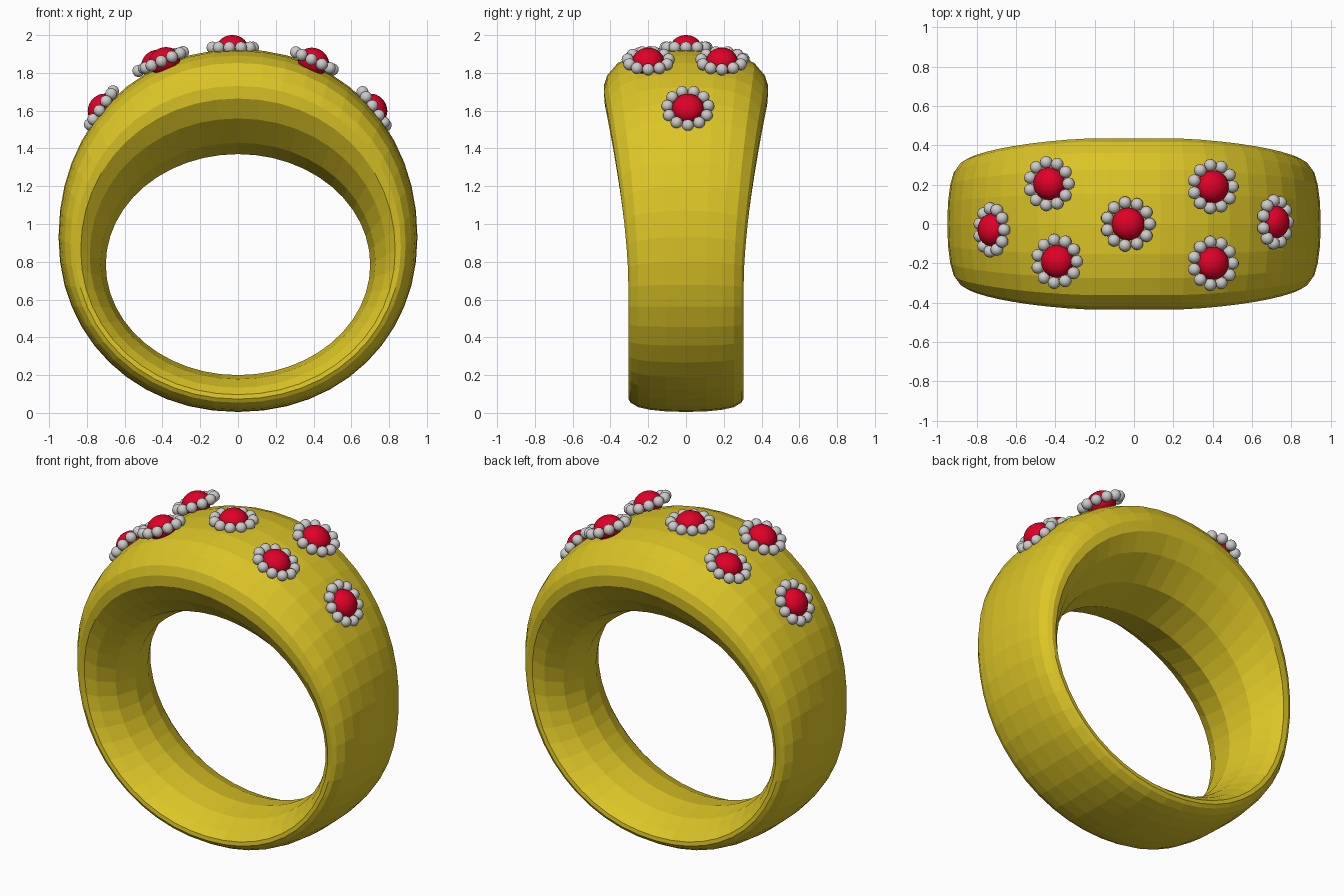
import bpy, bmesh
from math import sin, cos, pi, radians, copysign
from mathutils import Matrix, Vector

if "Cube" in bpy.data.objects:
    bpy.data.objects.remove(bpy.data.objects["Cube"])


def material(name, rgb):
    m = bpy.data.materials.new(name)
    m.diffuse_color = (*rgb, 1)
    m.use_nodes = True
    m.node_tree.nodes["Principled BSDF"].inputs["Base Color"].default_value = m.diffuse_color
    return m


GOLD = material("gold", (0.72, 0.56, 0.02))
RED = material("red", (0.75, 0.0, 0.02))


def make_object(name, bm, mat=None):
    bmesh.ops.recalc_face_normals(bm, faces=bm.faces)
    mesh = bpy.data.meshes.new(name)
    bm.to_mesh(mesh)
    bm.free()
    ob = bpy.data.objects.new(name, mesh)
    bpy.context.collection.objects.link(ob)
    if mat:
        mesh.materials.append(mat)
    return ob


def oval(a, rx, zc, up, down, n):
    """Point on an egg-shaped superellipse in the xz plane."""
    c, s = cos(a), sin(a)
    x = rx * copysign(abs(c) ** (2 / n), c)
    z = zc + (up if s > 0 else down) * copysign(abs(s) ** (2 / n), s)
    return Vector((x, 0, z))


# Band: half section as (width fraction, depth from outer to inner), mirrored in y
half = [(0, 0), (.35, .015), (.63, .06), (.83, .13), (.96, .25), (1, .35),
        (.99, .47), (.84, .66), (.5, .89), (0, 1)]
section = half + [(-w, t) for w, t in half[-2:0:-1]]
SEG = 48
bm = bmesh.new()
rings = []
for i in range(SEG):
    a = 2 * pi * i / SEG
    outer = oval(a, .95, .93, .995, .925, 2.08)
    inner = oval(a, .70, .785, .585, .585, 2.0)
    edge_z = outer.lerp(inner, .35).z
    width = .305 + .13 * min(1, max(0, edge_z - .7)) ** 1.5
    ring = []
    for w, t in section:
        p = outer.lerp(inner, t)
        ring.append(bm.verts.new((p.x, w * width, p.z)))
    rings.append(ring)
n = len(section)
for i in range(SEG):
    r, q = rings[i], rings[(i + 1) % SEG]
    for j in range(n):
        k = (j + 1) % n
        bm.faces.new((r[j], r[k], q[k], q[j]))
make_object("band", bm, GOLD)


# Stones: a domed gem surrounded by a circle of beads
def stone(index, x, y, z, tilt):
    place = Matrix.Translation((x, y, z)) @ Matrix.Rotation(radians(tilt), 4, 'Y')
    bm = bmesh.new()
    bmesh.ops.create_uvsphere(bm, u_segments=24, v_segments=14, radius=.084,
                              matrix=place @ Matrix.Diagonal((1, 1, .85, 1)))
    for f in bm.faces:
        f.smooth = True
    make_object(f"gem_{index}", bm, RED)
    bm = bmesh.new()
    count = 11
    for i in range(count):
        a = 2 * pi * i / count
        spot = Matrix.Translation((.11 * cos(a), .11 * sin(a), .005))
        bmesh.ops.create_uvsphere(bm, u_segments=14, v_segments=8, radius=.032,
                                  matrix=place @ spot)
    for f in bm.faces:
        f.smooth = True
    make_object(f"bead_circle_{index}", bm)


for i, spec in enumerate([
        (-.03, 0, 1.929, 0),
        (-.43, .205, 1.85, -25), (-.39, -.19, 1.863, -23),
        (.40, .19, 1.86, 25), (.40, -.20, 1.86, 25),
        (-.72, -.03, 1.61, -55), (.715, .01, 1.61, 55)]):
    stone(i + 1, *spec)
